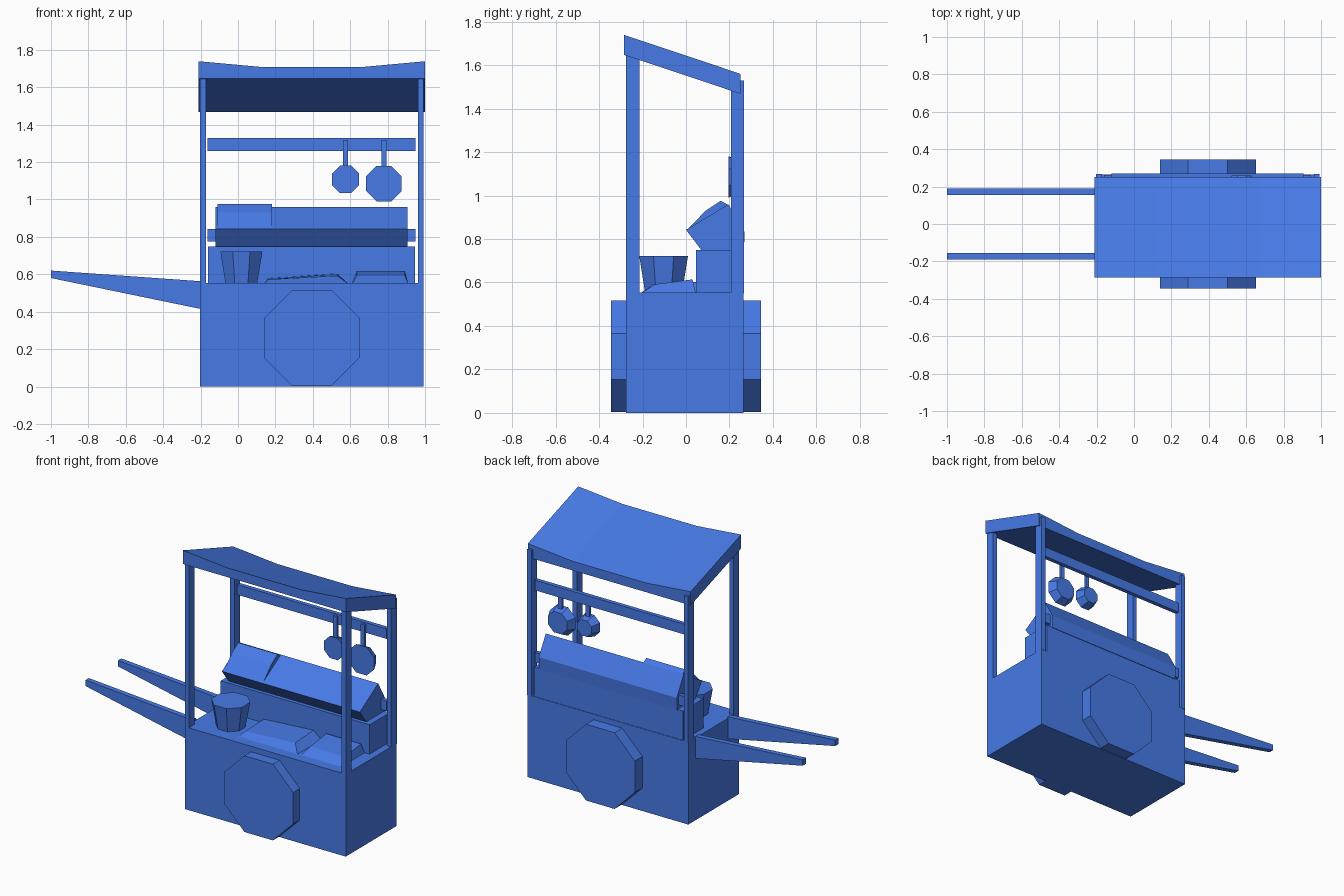
import bpy, bmesh, math
from mathutils import Matrix, Vector

if "Cube" in bpy.data.objects:
    bpy.data.objects.remove(bpy.data.objects["Cube"])

# Blue paint shared by every part
paint = bpy.data.materials.new("blue_paint")
paint.diffuse_color = (0.063, 0.195, 0.8, 1)
paint.use_nodes = True
paint.node_tree.nodes["Principled BSDF"].inputs["Base Color"].default_value = paint.diffuse_color


def finish(name, bm):
    bmesh.ops.recalc_face_normals(bm, faces=bm.faces)
    me = bpy.data.meshes.new(name)
    bm.to_mesh(me)
    bm.free()
    me.materials.append(paint)
    ob = bpy.data.objects.new(name, me)
    bpy.context.collection.objects.link(ob)
    return ob


def loft(name, ring_a, ring_b):
    """Solid between two matching rings of points."""
    bm = bmesh.new()
    a = [bm.verts.new(p) for p in ring_a]
    b = [bm.verts.new(p) for p in ring_b]
    bm.faces.new(a)
    bm.faces.new(b)
    n = len(a)
    for i in range(n):
        j = (i + 1) % n
        bm.faces.new((a[i], a[j], b[j], b[i]))
    return finish(name, bm)


def rect(x0, x1, y0, y1, z):
    return [(x0, y0, z), (x1, y0, z), (x1, y1, z), (x0, y1, z)]


def box(name, x0, x1, y0, y1, z0, z1):
    return loft(name, rect(x0, x1, y0, y1, z0), rect(x0, x1, y0, y1, z1))


def extrude_x(name, profile, x0, x1):
    """Extrude a (y, z) profile along x."""
    return loft(name, [(x0, y, z) for y, z in profile], [(x1, y, z) for y, z in profile])


def octagon(name, apothem_a, apothem_b, depth, centre, along_y=False):
    """Flat-sided octagonal drum or cone section along z, or along y."""
    bm = bmesh.new()
    k = 1 / math.cos(math.pi / 8)
    bmesh.ops.create_cone(bm, cap_ends=True, segments=8, radius1=apothem_a * k,
                          radius2=apothem_b * k, depth=depth)
    bm.transform(Matrix.Rotation(math.pi / 8, 4, 'Z'))
    # keep flats axis-aligned whatever the primitive's starting angle
    if max(v.co.x for v in bm.verts) > max(apothem_a, apothem_b) * 1.02:
        bm.transform(Matrix.Rotation(math.pi / 8, 4, 'Z'))
    if along_y:
        bm.transform(Matrix.Rotation(-math.pi / 2, 4, 'X'))
    bm.transform(Matrix.Translation(Vector(centre)))
    return finish(name, bm)


# Cart body
box("cart_body", -0.203, 0.993, -0.275, 0.265, 0, 0.553)

# Wheels and push handles on both sides
for side, s in (("front", -1), ("back", 1)):
    octagon(side + "_wheel", 0.256, 0.256, 0.095, (0.395, s * 0.2975, 0.26), True)
    prof = [(-0.2, 0.415), (-0.2, 0.563), (-1.0, 0.62), (-1.0, 0.58)]
    loft(side + "_handle", [(x, s * 0.155, z) for x, z in prof],
         [(x, s * 0.19, z) for x, z in prof])

# Roof posts
for side, x in (("left", -0.203), ("right", 0.962)):
    box(side + "_front_post", x, x + 0.031, -0.275, -0.215, 0.55, 1.65)
    box(side + "_back_post", x, x + 0.031, 0.207, 0.267, 0.55, 1.53)

# Sloping roof with a sagging top
section = [(-0.21, 0), (1.0, 0), (1.0, 0.092), (0.67, 0.062), (0.12, 0.062), (-0.21, 0.092)]
loft("roof", [(x, -0.285, 1.647 + z) for x, z in section],
     [(x, 0.25, 1.468 + z) for x, z in section])

# Back rails
box("upper_rail", -0.162, 0.948, 0.222, 0.25, 1.26, 1.328)
box("lower_rail", -0.162, 0.948, 0.222, 0.25, 0.775, 0.843)

# Cooking box with angled lid and raised hatch
box("cooking_box", -0.16, 0.946, 0.045, 0.262, 0.55, 0.75)
extrude_x("box_lid", [(0.07, 0.75), (0.0, 0.842), (0.195, 0.96), (0.27, 0.83), (0.266, 0.745)],
          -0.12, 0.905)
extrude_x("lid_hatch", [(0.008, 0.845), (0.09, 0.93), (0.16, 0.976), (0.198, 0.955)],
          -0.11, 0.182)

# Bucket on the counter
octagon("bucket", 0.085, 0.112, 0.17, (0.018, -0.103, 0.637))

# Low wedge-shaped trays of food
loft("left_food_tray", rect(0.14, 0.59, -0.21, 0.045, 0.55),
     [(0.16, -0.15, 0.572), (0.53, -0.15, 0.592), (0.53, 0.045, 0.603), (0.16, 0.045, 0.578)])
loft("right_food_tray", rect(0.61, 0.91, -0.21, 0.045, 0.55),
     [(0.635, -0.14, 0.592), (0.893, -0.14, 0.592), (0.893, 0.03, 0.614), (0.635, 0.03, 0.614)])

# Hanging pans
for name, x, z, r, back, y1 in (("small_pan", 0.575, 1.108, 0.073, 0.053, 0.258),
                                ("large_pan", 0.78, 1.085, 0.095, 0.07, 0.248)):
    octagon(name, r, back, y1 - 0.195, (x, (y1 + 0.195) / 2, z), True)
    box(name + "_handle", x - 0.014, x + 0.014, 0.208, 0.223, z + r - 0.01, 1.318)
